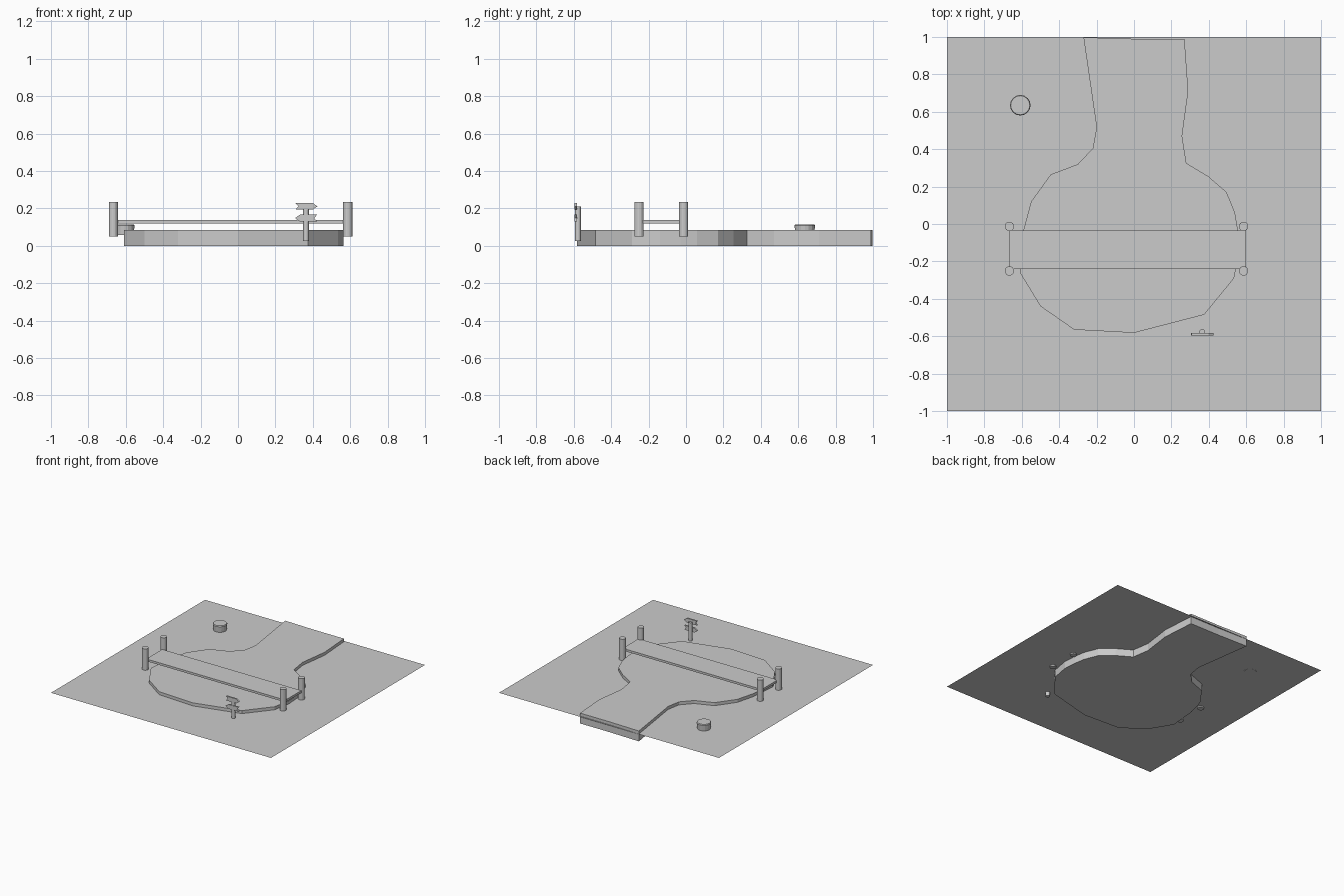
import bpy, bmesh
from mathutils import Matrix

if "Cube" in bpy.data.objects:
    bpy.data.objects.remove(bpy.data.objects["Cube"])

GROUND_Z = 0.06


def finish(name, bm):
    bmesh.ops.recalc_face_normals(bm, faces=bm.faces)
    me = bpy.data.meshes.new(name)
    bm.to_mesh(me)
    bm.free()
    ob = bpy.data.objects.new(name, me)
    bpy.context.collection.objects.link(ob)
    return ob


def prism(name, outline, to_3d, depth):
    """Extrude a 2D outline along a depth vector."""
    bm = bmesh.new()
    face = bm.faces.new([bm.verts.new(to_3d(u, v)) for u, v in outline])
    new = bmesh.ops.extrude_face_region(bm, geom=[face])["geom"]
    verts = [g for g in new if isinstance(g, bmesh.types.BMVert)]
    bmesh.ops.translate(bm, verts=verts, vec=depth)
    return finish(name, bm)


def cylinder(name, x, y, z0, z1, r0, r1=None, sides=16):
    bm = bmesh.new()
    bmesh.ops.create_cone(bm, cap_ends=True, segments=sides, radius1=r0,
                          radius2=r0 if r1 is None else r1, depth=z1 - z0,
                          matrix=Matrix.Translation((x, y, (z0 + z1) / 2)))
    return finish(name, bm)


# Flat ground sheet
bm = bmesh.new()
bmesh.ops.create_grid(bm, x_segments=1, y_segments=1, size=1,
                      matrix=Matrix.Translation((0, 0, GROUND_Z)))
finish("ground", bm)

# Pond with its inlet, poking just above the ground and hanging below it
pond = [(-0.27, 0.998), (-0.2, 0.517), (-0.22, 0.405), (-0.3, 0.32),
        (-0.445, 0.265), (-0.55, 0.12), (-0.59, -0.03), (-0.61, -0.26),
        (-0.5, -0.44), (-0.32, -0.565), (0, -0.582), (0.375, -0.485),
        (0.535, -0.29), (0.563, -0.14), (0.555, -0.03), (0.54, 0.06),
        (0.495, 0.17), (0.397, 0.255), (0.28, 0.325), (0.257, 0.47),
        (0.29, 0.71), (0.27, 0.99), (0, 0.99)]
prism("pond", pond, lambda u, v: (u, v, 0), (0, 0, 0.085))

# Bridge deck with a post at each corner
deck = [(-0.665, -0.241), (0.6, -0.241), (0.6, -0.034), (-0.665, -0.034)]
prism("bridge_deck", deck, lambda u, v: (u, v, 0.12), (0, 0, 0.018))
for side, x in (("left", -0.666), ("right", 0.586)):
    for end, y in (("front", -0.251), ("back", -0.013)):
        cylinder(f"bridge_post_{end}_{side}", x, y, 0.05, 0.235, 0.025)

# Signpost with two arrow boards pointing opposite ways
cylinder("sign_post", 0.364, -0.578, 0.025, 0.21, 0.016)
arrow = [(-0.058, 0.018), (-0.042, 0), (-0.058, -0.018),
         (0.034, -0.018), (0.06, 0), (0.034, 0.018)]
for name, flip, z in (("upper", 1, 0.211), ("lower", -1, 0.148)):
    prism(f"sign_board_{name}", arrow,
          lambda u, v: (0.365 + flip * u, -0.595, z + v), (0, 0.013, 0))

# Tree stump, slightly wider at the top with a bevelled rim
cylinder("stump", -0.608, 0.635, GROUND_Z - 0.001, 0.108, 0.05, 0.055)
cylinder("stump_rim", -0.608, 0.635, 0.108, 0.115, 0.055, 0.051)
